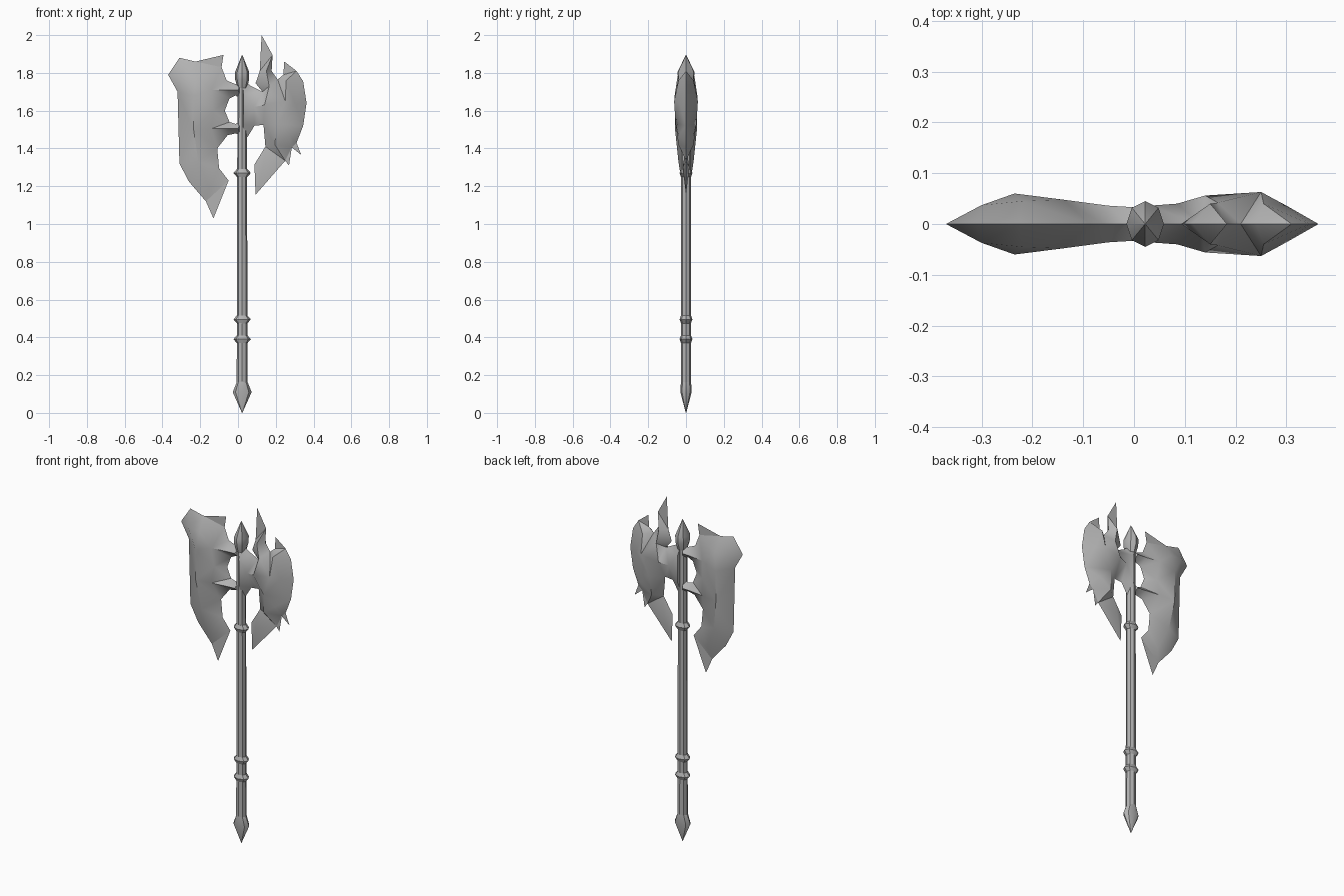
import bpy, math
from mathutils import Vector
from mathutils.geometry import delaunay_2d_cdt

cube = bpy.data.objects.get("Cube")
if cube:
    bpy.data.objects.remove(cube, do_unlink=True)

steel = bpy.data.materials.new("grey_steel")
steel.use_nodes = True
grey = (0.45, 0.45, 0.45, 1)
steel.diffuse_color = grey
steel.node_tree.nodes["Principled BSDF"].inputs["Base Color"].default_value = grey

SHAFT_X = 0.022


def make_object(name, verts, faces, angle):
    mesh = bpy.data.meshes.new(name)
    mesh.from_pydata(verts, [], faces)
    mesh.materials.append(steel)
    obj = bpy.data.objects.new(name, mesh)
    bpy.context.collection.objects.link(obj)
    bpy.ops.object.select_all(action='DESELECT')
    obj.select_set(True)
    bpy.context.view_layer.objects.active = obj
    bpy.ops.object.shade_smooth_by_angle(angle=math.radians(angle))
    return obj


def lathe(name, profile, sides):
    """Turn (x radius, y radius, height) rows about the shaft axis."""
    verts, faces = [], []
    for rx, ry, z in profile:
        for i in range(sides):
            a = math.tau * i / sides
            verts.append((SHAFT_X + rx * math.cos(a), ry * math.sin(a), z))
    for r in range(len(profile) - 1):
        for i in range(sides):
            j = (i + 1) % sides
            faces.append((r * sides + i, r * sides + j,
                          (r + 1) * sides + j, (r + 1) * sides + i))
    last = (len(profile) - 1) * sides
    faces.append(tuple(reversed(range(sides))))
    faces.append(tuple(range(last, last + sides)))
    return make_object(name, verts, faces, 40)


def blade(name, outline, bulges):
    """Sharp rim at y = 0, swelling on both sides to the bulge points (x, z, depth)."""
    n = len(outline)
    points = [Vector(p) for p in outline] + [Vector(b[:2]) for b in bulges]
    flat, _, tris, origins, _, _ = delaunay_2d_cdt(
        points, [], [list(range(n))], 1, 1e-5)
    verts, front, back = [], [], []
    for p, ids in zip(flat, origins):
        depth = max((bulges[i - n][2] for i in ids if i >= n), default=0)
        front.append(len(verts))
        verts.append((p.x, -depth, p.y))
        if depth:
            verts.append((p.x, depth, p.y))
        back.append(len(verts) - 1)
    faces = []
    for t in tris:
        a = tuple(front[i] for i in t)
        b = tuple(back[i] for i in reversed(t))
        faces.append(a)
        if set(a) != set(b):
            faces.append(b)
    return make_object(name, verts, faces, 42)


# Shaft, pommel, grip rings and top spike
lathe("shaft", [(.029, .027, .14), (.027, .026, .9), (.025, .026, 1.78)], 8)
lathe("pommel", [(.001, .001, 0), (.05, .03, .11), (.028, .027, .165)], 8)
for name, z in (("lower_grip_ring", .39), ("upper_grip_ring", .495),
                ("collar_ring", 1.27)):
    lathe(name, [(.027, .026, z - .022), (.046, .034, z), (.027, .026, z + .022)], 8)
lathe("top_spike", [(.025, .028, 1.72), (.037, .042, 1.765),
                    (.037, .045, 1.805), (.001, .001, 1.895)], 8)

# Long blade with two bridges into the shaft
blade("long_blade", [
    (-.37, 1.79), (-.32, 1.70), (-.31, 1.32), (-.26, 1.225), (-.17, 1.12),
    (-.13, 1.03), (-.05, 1.23), (-.10, 1.295), (-.11, 1.40), (-.055, 1.47),
    (-.01, 1.48), (.02, 1.46), (.02, 1.55), (-.013, 1.53), (-.045, 1.54),
    (-.07, 1.60), (-.045, 1.665), (-.013, 1.68), (.02, 1.66), (.02, 1.75),
    (-.013, 1.74), (-.06, 1.76), (-.087, 1.83), (-.077, 1.895),
    (-.225, 1.86), (-.31, 1.88)],
    [(-.30, 1.79, .037), (-.22, 1.78, .045), (-.235, 1.68, .06),
     (-.235, 1.50, .058), (-.21, 1.33, .04), (-.15, 1.19, .018),
     (-.14, 1.71, .048), (-.14, 1.505, .048), (-.13, 1.60, .035),
     (-.05, 1.71, .036), (-.05, 1.505, .036), (0, 1.71, .033), (0, 1.505, .033)])

# Curved blade with upward horn, side barbs and hanging fang
blade("curved_blade", [
    (.02, 1.44), (.05, 1.46), (.087, 1.52), (.135, 1.525), (.145, 1.41),
    (.087, 1.315), (.093, 1.155), (.25, 1.335), (.27, 1.31), (.285, 1.405),
    (.335, 1.365), (.31, 1.43), (.345, 1.52), (.363, 1.64), (.345, 1.755),
    (.31, 1.81), (.245, 1.86), (.24, 1.79), (.21, 1.765), (.178, 1.81),
    (.183, 1.895), (.125, 2.0), (.115, 1.81), (.093, 1.745), (.13, 1.70),
    (.065, 1.733), (.02, 1.78)],
    [(.03, 1.69, .036), (.03, 1.53, .034), (.085, 1.62, .040), (.14, 1.63, .056),
     (.25, 1.65, .063), (.255, 1.76, .04), (.205, 1.53, .055), (.30, 1.64, .036),
     (.15, 1.81, .04), (.165, 1.73, .042), (.27, 1.47, .04),
     (.195, 1.42, .04), (.13, 1.30, .018)])
